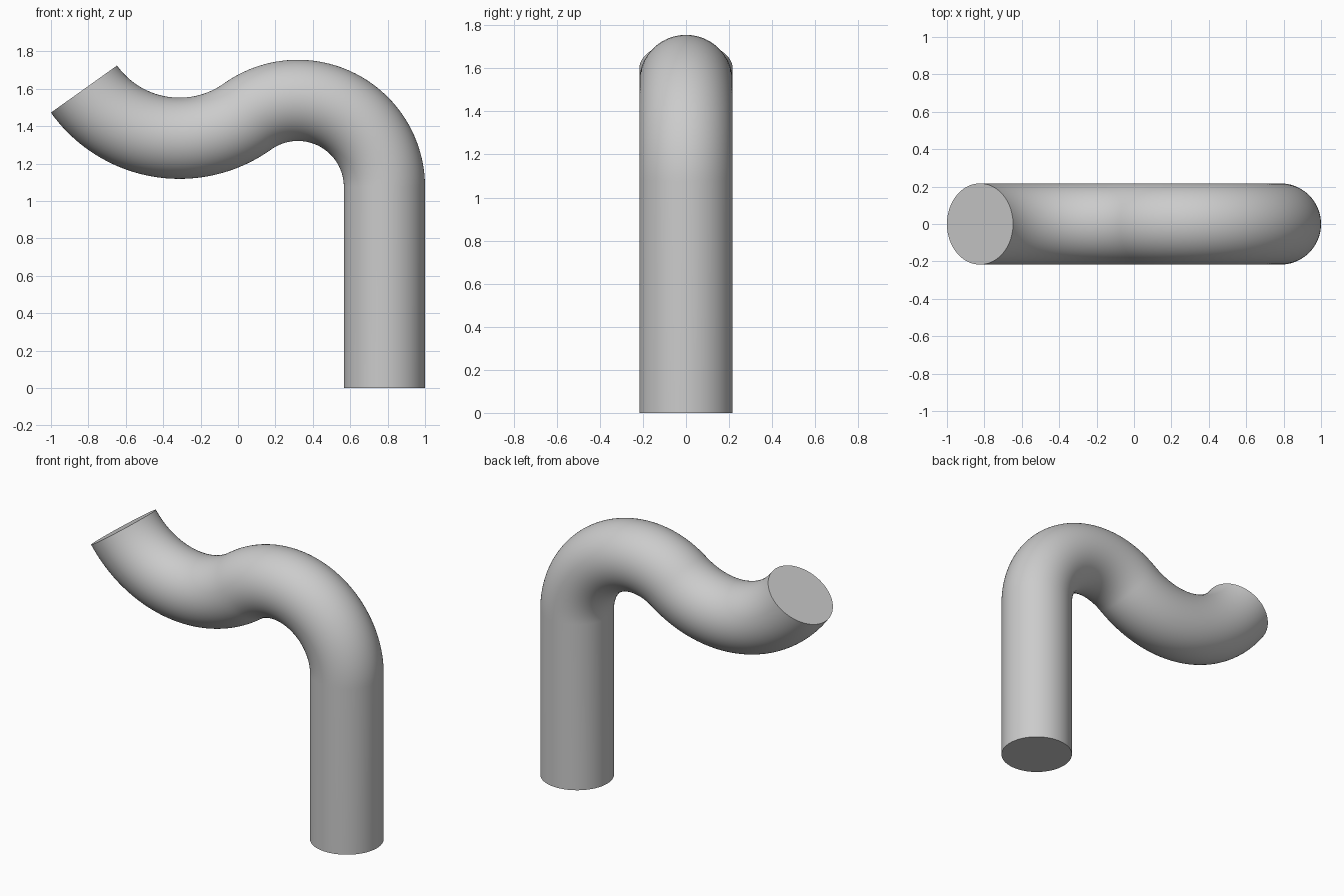
import bpy
import bmesh
from math import sin, cos, pi, radians
from mathutils import Vector

cube = bpy.data.objects.get("Cube")
if cube:
    bpy.data.objects.remove(cube, do_unlink=True)

TUBE = 0.217      # tube radius
SIDES = 96
UPPER_R, LOWER_R = 0.463, 0.627   # bend radii of the centre line
TURN = radians(125.5)             # where one bend passes into the other


def radial(angle):
    return Vector((cos(angle), 0, sin(angle)))


def arc(centre, radius, start, end, steps):
    """Centre-line points, each with its in-plane normal."""
    angles = [start + (end - start) * i / steps for i in range(steps + 1)]
    return [(centre + radial(a) * radius, radial(a)) for a in angles]


# Centre line: straight leg, bend over the top, reverse bend to the open end
upper = Vector((0.32, 0, 1.075))
lower = upper + radial(TURN) * (UPPER_R + LOWER_R)
path = [(Vector((upper.x + UPPER_R, 0, 0)), radial(0))]
path += arc(upper, UPPER_R, 0, TURN, 48)
path += [(p, -n) for p, n in arc(lower, LOWER_R, TURN + pi, TURN + pi / 2, 40)[1:]]

# Sweep a circle along the centre line and close both ends
bm = bmesh.new()
across = Vector((0, 1, 0))
rings = []
for point, normal in path:
    turns = [2 * pi * i / SIDES for i in range(SIDES)]
    rings.append([bm.verts.new(point + (normal * cos(t) + across * sin(t)) * TUBE)
                  for t in turns])
for a, b in zip(rings, rings[1:]):
    for i in range(SIDES):
        j = (i + 1) % SIDES
        bm.faces.new((a[i], a[j], b[j], b[i]))
bm.faces.new(rings[0])
bm.faces.new(rings[-1])
bmesh.ops.recalc_face_normals(bm, faces=bm.faces)
mesh = bpy.data.meshes.new("bent_pipe")
bm.to_mesh(mesh)
bm.free()

pipe = bpy.data.objects.new("bent_pipe", mesh)
bpy.context.collection.objects.link(pipe)

# Plain grey
grey = bpy.data.materials.new("plain_grey")
grey.use_nodes = True
colour = (0.6, 0.6, 0.6, 1)
grey.diffuse_color = colour
grey.node_tree.nodes["Principled BSDF"].inputs["Base Color"].default_value = colour
mesh.materials.append(grey)

# Smooth wall with crisp end caps
bpy.ops.object.select_all(action="DESELECT")
pipe.select_set(True)
bpy.context.view_layer.objects.active = pipe
bpy.ops.object.shade_smooth_by_angle(angle=radians(40))
